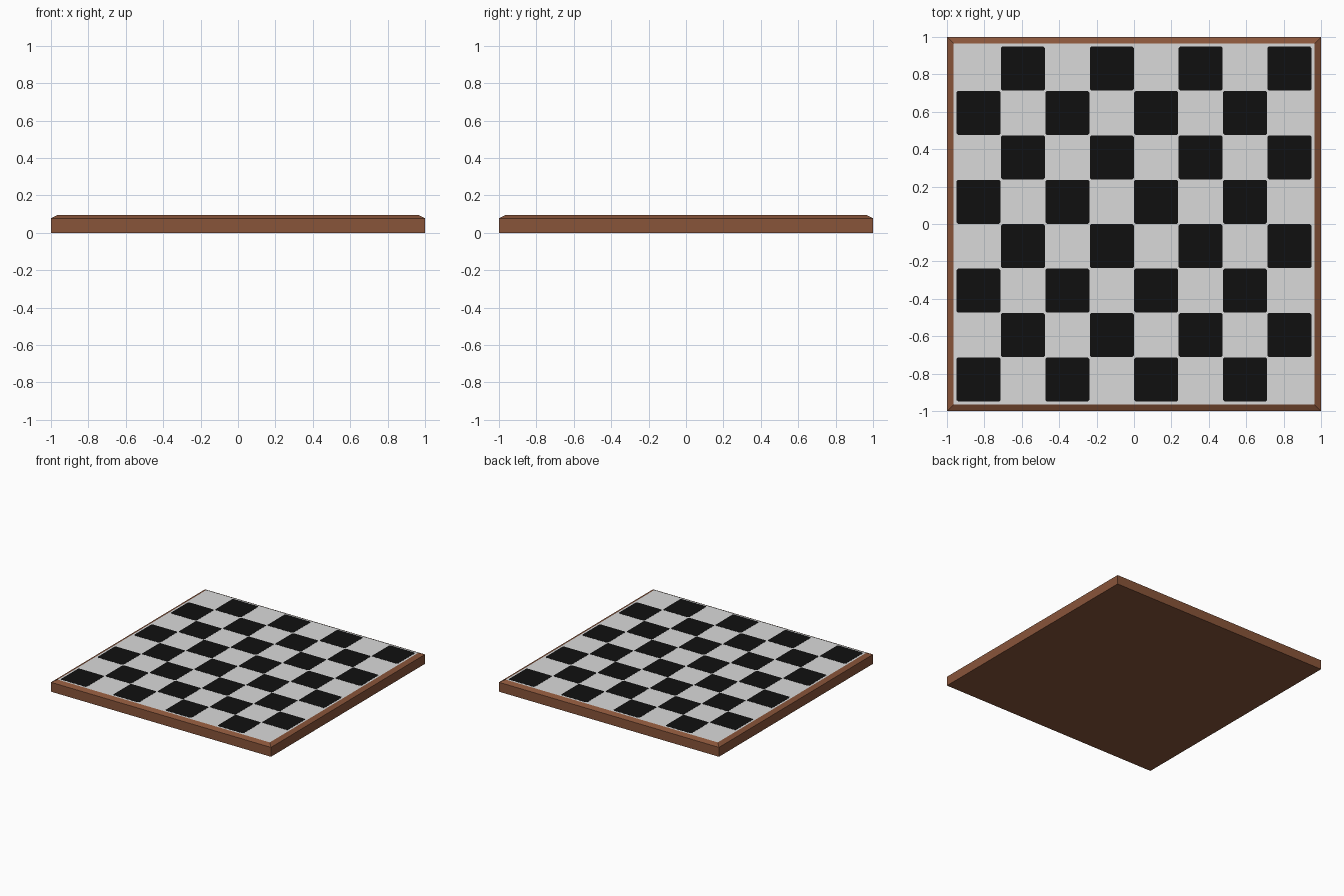
import bpy, bmesh
from mathutils import Matrix

if "Cube" in bpy.data.objects:
    bpy.data.objects.remove(bpy.data.objects["Cube"])

FIELD = 0.95      # half width of the playing field
N = 8
CELL = 2 * FIELD / N
TOP = 0.096


def material(name, rgb):
    m = bpy.data.materials.new(name)
    m.diffuse_color = (*rgb, 1)
    m.use_nodes = True
    m.node_tree.nodes["Principled BSDF"].inputs["Base Color"].default_value = m.diffuse_color
    return m


def add_object(name, bm, mats):
    bmesh.ops.recalc_face_normals(bm, faces=bm.faces)
    me = bpy.data.meshes.new(name)
    bm.to_mesh(me)
    bm.free()
    for m in mats:
        me.materials.append(m)
    ob = bpy.data.objects.new(name, me)
    bpy.context.collection.objects.link(ob)
    return ob


brown = material("brown_wood", (0.25, 0.09, 0.042))
white = material("off_white", (0.70, 0.70, 0.70))
black = material("black", (0.005, 0.005, 0.005))

# Board: square slab whose top slopes up to the white playing field
bm = bmesh.new()
bmesh.ops.create_cube(bm, size=1, matrix=Matrix.Translation((0, 0, 0.0385)) @ Matrix.Diagonal((2, 2, 0.077, 1)))
bm.faces.ensure_lookup_table()
top = max(bm.faces, key=lambda f: f.calc_center_median().z)
bmesh.ops.inset_region(bm, faces=[top], thickness=1 - FIELD, depth=0)
for v in top.verts:
    v.co.z = TOP - 0.001
top.material_index = 1
add_object("board", bm, [brown, white])

# Dark squares: thin plates with slightly clipped corners
bm = bmesh.new()
h, c = CELL / 2 - 0.001, 0.008
outline = [(h, -h + c), (h, h - c), (h - c, h), (-h + c, h),
           (-h, h - c), (-h, -h + c), (-h + c, -h), (h - c, -h)]
for i in range(N):
    for j in range(N):
        if (i + j) % 2 == 0:      # lower left corner is dark
            x, y = -FIELD + (i + 0.5) * CELL, -FIELD + (j + 0.5) * CELL
            face = bm.faces.new([bm.verts.new((x + a, y + b, TOP - 0.001)) for a, b in outline])
            ext = bmesh.ops.extrude_face_region(bm, geom=[face])
            for v in ext["geom"]:
                if isinstance(v, bmesh.types.BMVert):
                    v.co.z = TOP
add_object("dark_squares", bm, [black])
